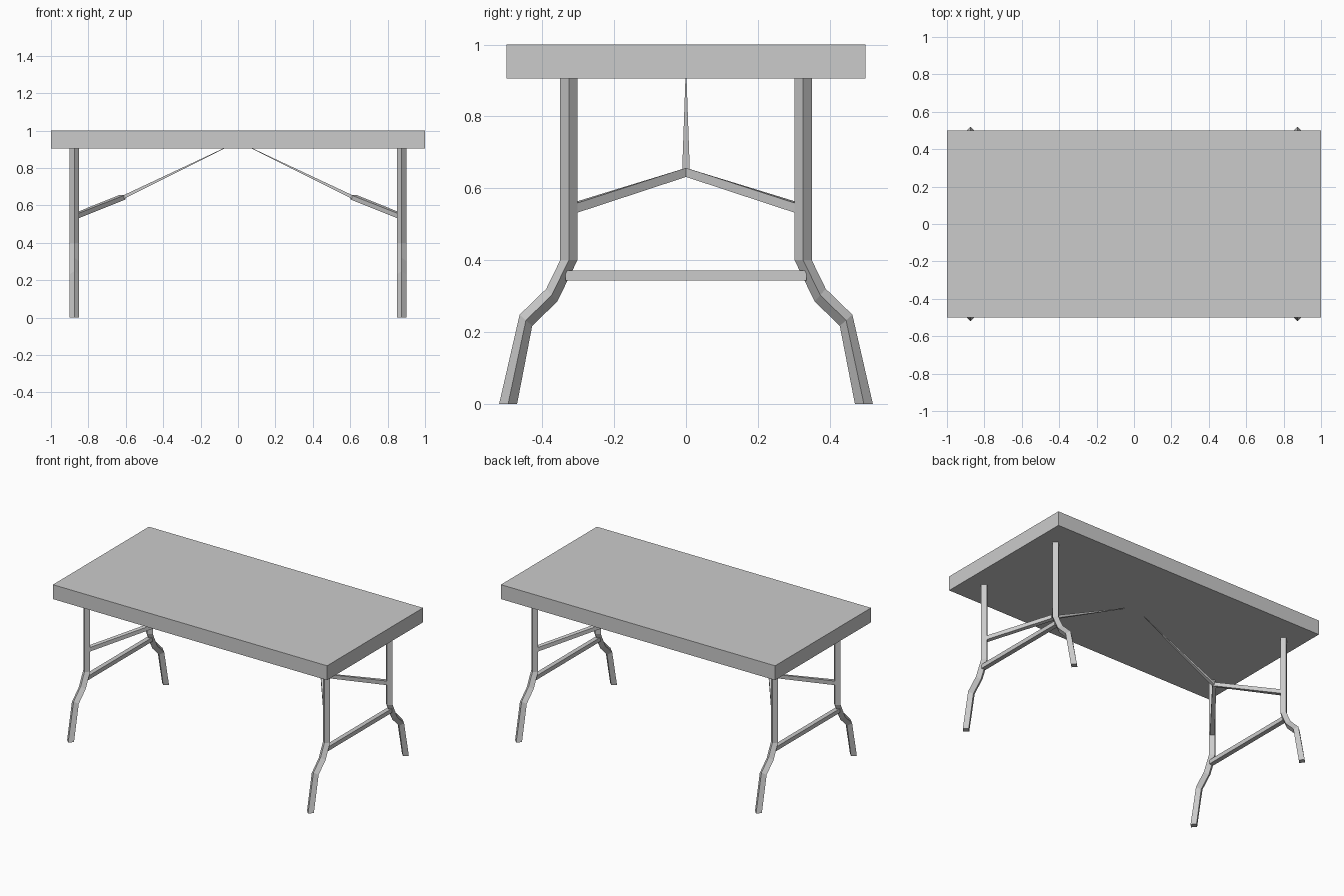
import bpy, bmesh
from mathutils import Vector

if "Cube" in bpy.data.objects:
    bpy.data.objects.remove(bpy.data.objects["Cube"])


def loft(name, rings, mirror=(True, True), cap_start=False, cap_end=False):
    """Skin a row of 4-point rings and mirror the part across x and y."""
    bm = bmesh.new()
    rows = [[bm.verts.new(p) for p in ring] for ring in rings]
    for a, b in zip(rows, rows[1:]):
        for i in range(4):
            j = (i + 1) % 4
            bm.faces.new((a[i], a[j], b[j], b[i]))
    if cap_start:
        bm.faces.new(rows[0][::-1])
    if cap_end:
        bm.faces.new(rows[-1])
    bmesh.ops.recalc_face_normals(bm, faces=bm.faces)
    # open-ended tubes: make sure the sides point away from the axis
    f = bm.faces[:][0]
    mid = sum((Vector(p) for r in rings[:2] for p in r), Vector()) / 8
    if f.normal.dot(f.calc_center_median() - mid) < 0:
        bmesh.ops.reverse_faces(bm, faces=bm.faces[:])
    mesh = bpy.data.meshes.new(name)
    bm.to_mesh(mesh)
    bm.free()
    ob = bpy.data.objects.new(name, mesh)
    bpy.context.collection.objects.link(ob)
    if any(mirror):
        m = ob.modifiers.new("mirror", 'MIRROR')
        m.use_axis = (mirror[0], mirror[1], False)
    return ob


def diamond(x, r, outer, inner):
    """Diamond ring from its outer and inner (y, z) corners."""
    y, z = (outer[0] + inner[0]) / 2, (outer[1] + inner[1]) / 2
    return [(x, *outer), (x + r, y, z), (x, *inner), (x - r, y, z)]


def rect(c, side, h):
    """Upright rectangle ring: half-width vector 'side', half-height h."""
    c, s, u = Vector(c), Vector(side), Vector((0, 0, h))
    return [c - s - u, c + s - u, c + s + u, c - s + u]


# table top
bpy.ops.mesh.primitive_cube_add(size=1, location=(0, 0, 0.95))
top = bpy.context.object
top.name = "table_top"
top.scale = (2, 1, 0.095)
top.location.z = 0.9525

# bent legs with diamond section
profile = [((0.35, 0.91), (0.302, 0.91)),
           ((0.35, 0.40), (0.302, 0.40)),
           ((0.389, 0.32), (0.358, 0.285)),
           ((0.463, 0.248), (0.428, 0.217)),
           ((0.52, 0.0), (0.47, 0.0))]
loft("legs", [diamond(0.875, 0.025, o, i) for o, i in profile], cap_end=True)

# lower cross bars between the legs of each pair
loft("cross_bars", [rect((0.875, y, 0.357), (0.015, 0, 0), 0.0135)
                    for y in (-0.335, 0.335)],
     mirror=(True, False), cap_start=True, cap_end=True)

# slanted arms from the legs to the centre line
loft("brace_arms", [rect((0.617, 0, 0.644), (0.015, 0, 0), 0.0125),
                    rect((0.868, 0.318, 0.543), (0.012, -0.008, 0), 0.0135)],
     cap_end=True)

# tapered stays from the arms up to the underside of the top
loft("brace_stays", [rect((0.617, 0, 0.642), (0, 0.0105, 0), 0.01),
                     rect((0.07, 0, 0.907), (0, 0.0015, 0), 0.0015)],
     mirror=(True, False), cap_start=True, cap_end=True)
